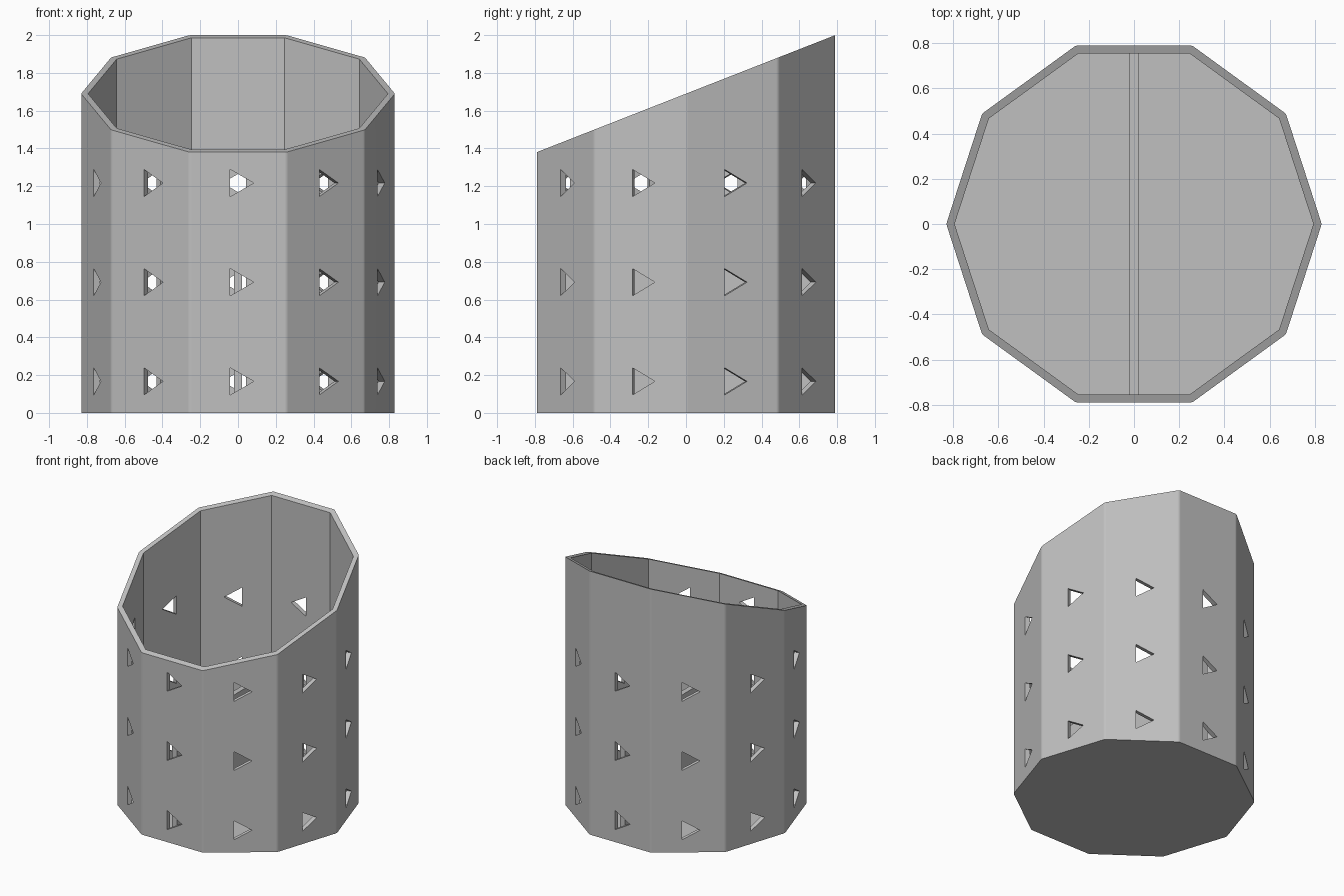
import bpy
import bmesh
from math import cos, sin, radians, pi
from mathutils import Vector

cube = bpy.data.objects.get("Cube")
if cube:
    bpy.data.objects.remove(cube, do_unlink=True)

SIDES = 10
STEP = 2 * pi / SIDES
APOTHEM = 0.755               # inner wall distance
WALL = 0.035
INNER_R = APOTHEM / cos(STEP / 2)
ARC = 4                       # segments in each rounded corner
DIVIDER_TOP = 0.86

grey = bpy.data.materials.new("light grey")
grey.use_nodes = True
grey.diffuse_color = (0.53, 0.53, 0.53, 1)
grey.node_tree.nodes["Principled BSDF"].inputs["Base Color"].default_value = (0.53, 0.53, 0.53, 1)


def add_prism(bm, bottom, top):
    """Close a solid between two matching rings of points."""
    a = [bm.verts.new(p) for p in bottom]
    b = [bm.verts.new(p) for p in top]
    bm.faces.new(a[::-1])
    bm.faces.new(b)
    n = len(a)
    for i in range(n):
        j = (i + 1) % n
        bm.faces.new((a[i], a[j], b[j], b[i]))


def finish(bm, name):
    bmesh.ops.recalc_face_normals(bm, faces=bm.faces[:])
    mesh = bpy.data.meshes.new(name)
    bm.to_mesh(mesh)
    bm.free()
    mesh.materials.append(grey)
    ob = bpy.data.objects.new(name, mesh)
    bpy.context.collection.objects.link(ob)
    return ob


def activate(ob):
    bpy.ops.object.select_all(action='DESELECT')
    ob.select_set(True)
    bpy.context.view_layer.objects.active = ob


def cut(ob, cutter):
    cutter.hide_render = True
    mod = ob.modifiers.new("cut", 'BOOLEAN')
    mod.operation = 'DIFFERENCE'
    mod.solver = 'EXACT'
    mod.object = cutter
    activate(ob)
    bpy.ops.object.modifier_apply(modifier=mod.name)
    bpy.data.objects.remove(cutter, do_unlink=True)


# Outer body: ten sides, rounded corners, slanted top
corners = [Vector((INNER_R * cos(k * STEP), INNER_R * sin(k * STEP), 0)) for k in range(SIDES)]
outline = []
for k, c in enumerate(corners):
    for s in range(ARC + 1):
        a = k * STEP + STEP * (s / ARC - 0.5)
        outline.append(c + Vector((cos(a), sin(a), 0)) * WALL)
bm = bmesh.new()
add_prism(bm, outline, [(p.x, p.y, 1.69 + 0.392 * p.y) for p in outline])
cup = finish(bm, "cup_body")

# Hollow inside with sharp corners, leaving a floor
bm = bmesh.new()
add_prism(bm, [(c.x, c.y, WALL) for c in corners], [(c.x, c.y, 3) for c in corners])
cut(cup, finish(bm, "hollow_cutter"))

# Three rows of triangular holes, one per side
bm = bmesh.new()
for k in range(SIDES):
    a = (k + 0.5) * STEP
    out = Vector((cos(a), sin(a), 0))
    side = Vector((-sin(a), cos(a), 0))
    for z in (0.167, 0.692, 1.217):
        tri = [side * 0.083 * cos(radians(t)) + Vector((0, 0, z + 0.083 * sin(radians(t))))
               for t in (0, 120, 240)]
        add_prism(bm, [p + out * 0.65 for p in tri], [p + out * 0.9 for p in tri])
cut(cup, finish(bm, "hole_cutter"))

# Smooth the rounded corners only
activate(cup)
bpy.ops.object.shade_smooth_by_angle(angle=radians(25))
weighted = cup.modifiers.new("even shading", 'WEIGHTED_NORMAL')
weighted.keep_sharp = True

# Thin divider across the middle, front to back
w, d = 0.02, APOTHEM + 0.005
base = [(-w, -d), (w, -d), (w, d), (-w, d)]
bm = bmesh.new()
add_prism(bm, [(x, y, WALL - 0.01) for x, y in base], [(x, y, DIVIDER_TOP) for x, y in base])
finish(bm, "divider")
